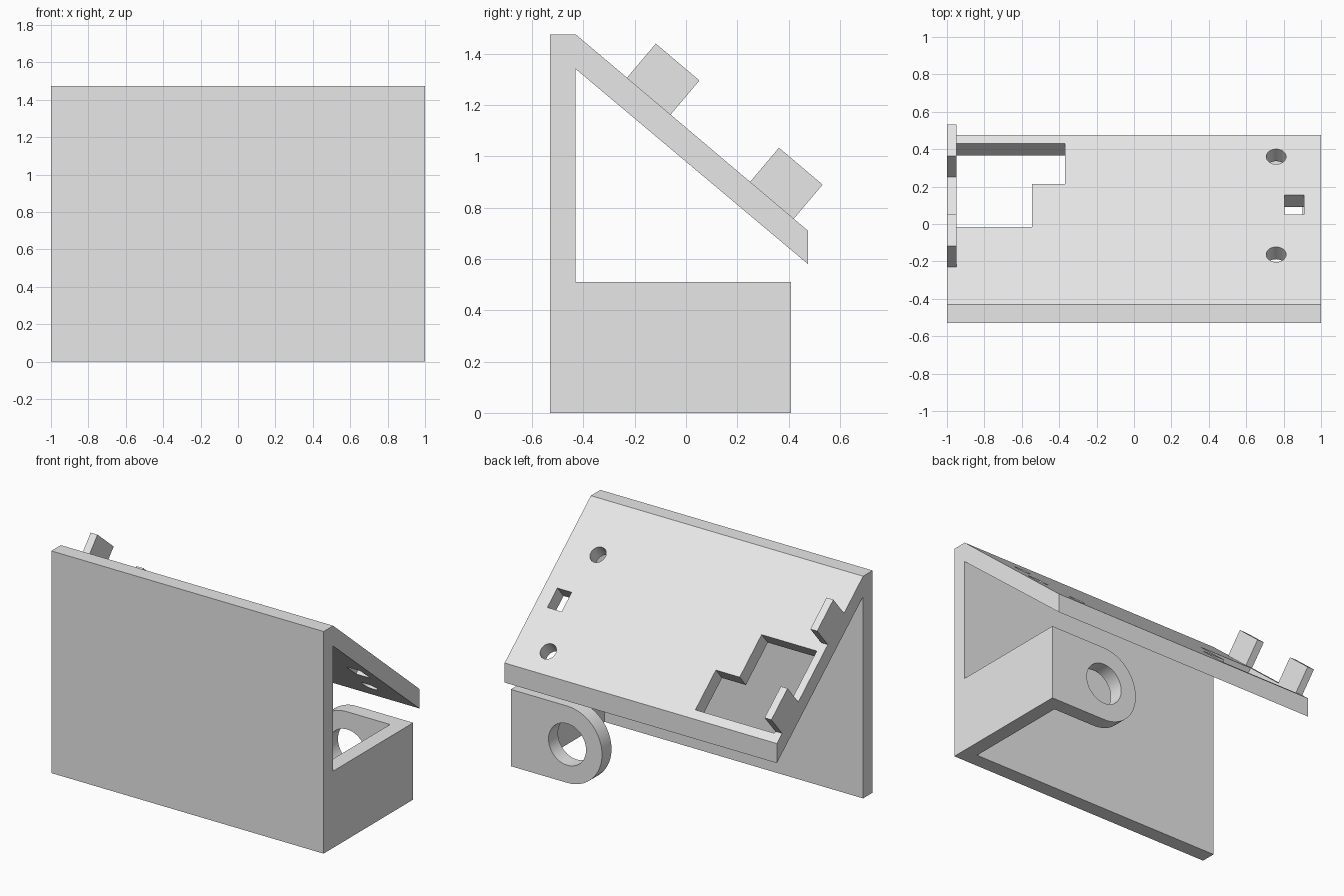
import bpy, bmesh, math
from mathutils import Matrix

if "Cube" in bpy.data.objects:
    bpy.data.objects.remove(bpy.data.objects["Cube"], do_unlink=True)

# Single grey material
grey = bpy.data.materials.new("plain_grey")
grey.use_nodes = True
grey.diffuse_color = (0.8, 0.8, 0.8, 1)
grey.node_tree.nodes["Principled BSDF"].inputs["Base Color"].default_value = (0.8, 0.8, 0.8, 1)

# Axes for extruding: profile (y, z) along x, and profile (x, z) along -y
SIDE = Matrix(((0, 0, 1, 0), (1, 0, 0, 0), (0, 1, 0, 0), (0, 0, 0, 1)))
BACK = Matrix(((1, 0, 0, 0), (0, 0, -1, 0), (0, 1, 0, 0), (0, 0, 0, 1)))

# Main dimensions
FRONT, FOLD, RAMP_END = -0.53, -0.43, 0.475
TOP, RAMP_LOW = 1.475, 0.71
ARM_BACK, ARM_H, THICK = 0.41, 0.51, 0.1
ANGLE = math.atan2(TOP - RAMP_LOW, RAMP_END - FOLD)

# Slope frame: local y runs downhill from the fold, local z is the ramp normal
SLOPE = Matrix.Translation((0, FOLD, TOP)) @ Matrix.Rotation(-ANGLE, 4, 'X')


def down(y):
    """Distance along the ramp for a point at depth y."""
    return (y - FOLD) / math.cos(ANGLE)


def prism(name, outline, lo, hi, frame):
    bm = bmesh.new()
    face = bm.faces.new([bm.verts.new((u, v, lo)) for u, v in outline])
    new = bmesh.ops.extrude_face_region(bm, geom=[face])["geom"]
    bmesh.ops.translate(bm, vec=(0, 0, hi - lo),
                        verts=[g for g in new if isinstance(g, bmesh.types.BMVert)])
    bmesh.ops.transform(bm, matrix=frame, verts=bm.verts)
    bmesh.ops.recalc_face_normals(bm, faces=bm.faces)
    mesh = bpy.data.meshes.new(name)
    bm.to_mesh(mesh)
    bm.free()
    mesh.materials.append(grey)
    obj = bpy.data.objects.new(name, mesh)
    bpy.context.collection.objects.link(obj)
    return obj


def rect(u0, u1, v0, v1):
    return [(u0, v0), (u1, v0), (u1, v1), (u0, v1)]


def arc(cu, cv, r, start, end, steps):
    angles = [math.radians(start + (end - start) * i / steps) for i in range(steps + 1)]
    return [(cu + r * math.cos(a), cv + r * math.sin(a)) for a in angles]


def circle(cu, cv, r):
    return arc(cu, cv, r, 0, 360, 48)[:-1]


def combine(obj, other, operation):
    """Boolean two solids, apply the result and discard the second one."""
    mod = obj.modifiers.new("cut", 'BOOLEAN')
    mod.operation, mod.solver, mod.object = operation, 'EXACT', other
    bpy.ops.object.select_all(action='DESELECT')
    bpy.context.view_layer.objects.active = obj
    obj.select_set(True)
    bpy.ops.object.modifier_apply(modifier=mod.name)
    bpy.data.objects.remove(other, do_unlink=True)


# Upright panel and sloping ramp, one folded profile
bracket = prism("panel_and_ramp",
                [(FRONT, 0), (FOLD, 0), (FOLD, 1.34), (RAMP_END, 0.58),
                 (RAMP_END, RAMP_LOW), (FOLD, TOP), (FRONT, TOP)], -1, 1, SIDE)

# Openings through the ramp: stepped window, slot and two screw holes
window = [(-0.95, down(-0.015)), (-0.545, down(-0.015)), (-0.545, down(0.215)),
          (-0.37, down(0.215)), (-0.37, down(0.43)), (-0.95, down(0.43))]
openings = [window, rect(0.805, 0.91, down(0.05), down(0.155))]
openings += [circle(0.76, down(y), 0.053) for y in (0.36, -0.163)]
for outline in openings:
    combine(bracket, prism("cutter", outline, -0.15, 0.05, SLOPE), 'DIFFERENCE')

# Clips standing on the ramp edge
for name, y0, y1 in (("upper_clip", -0.23, -0.06), ("lower_clip", 0.25, 0.42)):
    prism(name, rect(-1, -0.95, down(y0), down(y1)), 0, 0.174, SLOPE)

# Side arm with a rounded, drilled lug at its back
arm = prism("side_arm", rect(FOLD, ARM_BACK, 0, ARM_H), 1 - THICK, 1, SIDE)
R = ARM_H / 2
lug_outline = [(1, 0), (1, ARM_H)] + arc(0.585, R, R, 90, 270, 32)
lug = prism("lug", lug_outline, -ARM_BACK, THICK - ARM_BACK, BACK)
combine(lug, prism("cutter", circle(0.585, R, 0.138), -0.5, -0.2, BACK), 'DIFFERENCE')
combine(arm, lug, 'UNION')

# Smooth the round parts, keep hard edges crisp
bpy.ops.object.select_all(action='DESELECT')
for obj in (bracket, arm):
    obj.select_set(True)
    bpy.context.view_layer.objects.active = obj
bpy.ops.object.shade_smooth_by_angle(angle=math.radians(30))
